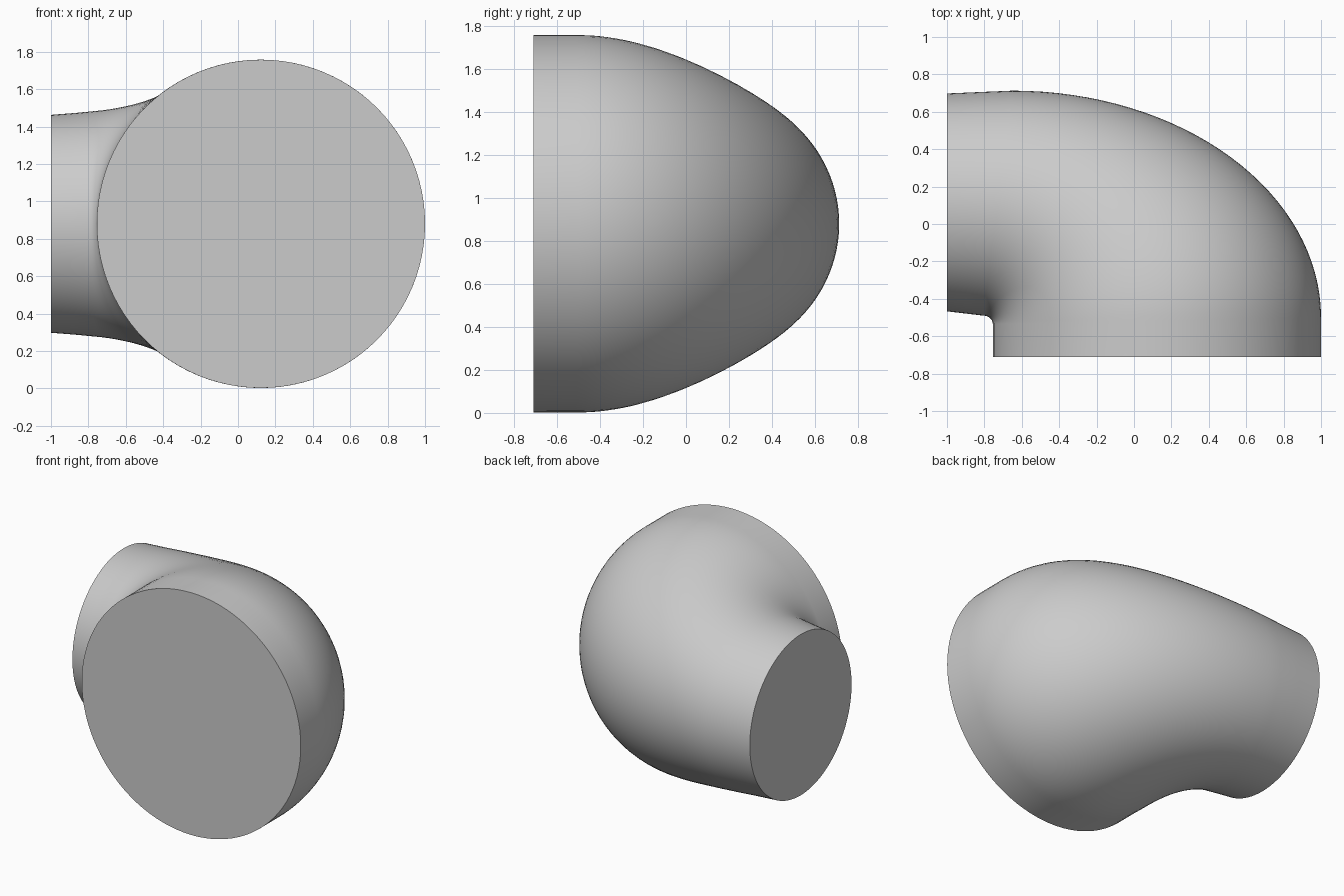
import bpy, bmesh, math
from mathutils import Vector

cube = bpy.data.objects.get("Cube")
if cube:
    bpy.data.objects.remove(cube)

SIDES = 96
BEND_STEPS = 32
MID_Z = 0.88

# One flat grey
grey = bpy.data.materials.new("light_grey")
grey.use_nodes = True
colour = (0.6, 0.6, 0.6, 1)
grey.diffuse_color = colour
grey.node_tree.nodes["Principled BSDF"].inputs["Base Color"].default_value = colour


def arc_point(cx, cy, rx, ry, t):
    return Vector((cx + rx * math.cos(t), cy + ry * math.sin(t), MID_Z))


# Each station pairs a point on the outside of the bend with one on the inside
stations = [(Vector((1, -0.71, MID_Z)), Vector((-0.755, -0.71, MID_Z)))]
for i in range(BEND_STEPS + 1):
    t = math.pi / 2 * i / BEND_STEPS
    stations.append((arc_point(-0.65, -0.5, 1.65, 1.213, t),
                     arc_point(-0.805, -0.535, 0.05, 0.045, t)))
last_outer, last_inner = stations[-1]
end_outer, end_inner = Vector((-1, 0.698, MID_Z)), Vector((-1, -0.467, MID_Z))
for k in (0.5, 1):
    stations.append((last_outer.lerp(end_outer, k), last_inner.lerp(end_inner, k)))

# Loft upright circles through the stations and cap both ends
bm = bmesh.new()
rings = []
for outer, inner in stations:
    centre, across = (outer + inner) / 2, (outer - inner) / 2
    up = Vector((0, 0, across.length))
    angles = [2 * math.pi * j / SIDES for j in range(SIDES)]
    rings.append([bm.verts.new(centre + across * math.cos(a) + up * math.sin(a))
                  for a in angles])
for a, b in zip(rings, rings[1:]):
    for j in range(SIDES):
        k = (j + 1) % SIDES
        bm.faces.new((a[j], a[k], b[k], b[j]))
bm.faces.new(rings[0])
bm.faces.new(rings[-1])
bmesh.ops.recalc_face_normals(bm, faces=bm.faces)

mesh = bpy.data.meshes.new("reducing_elbow")
bm.to_mesh(mesh)
bm.free()
mesh.materials.append(grey)
elbow = bpy.data.objects.new("reducing_elbow", mesh)
bpy.context.collection.objects.link(elbow)

# Smooth wall, crisp cap rims
bpy.ops.object.select_all(action="DESELECT")
elbow.select_set(True)
bpy.context.view_layer.objects.active = elbow
bpy.ops.object.shade_smooth_by_angle(angle=math.radians(50))
